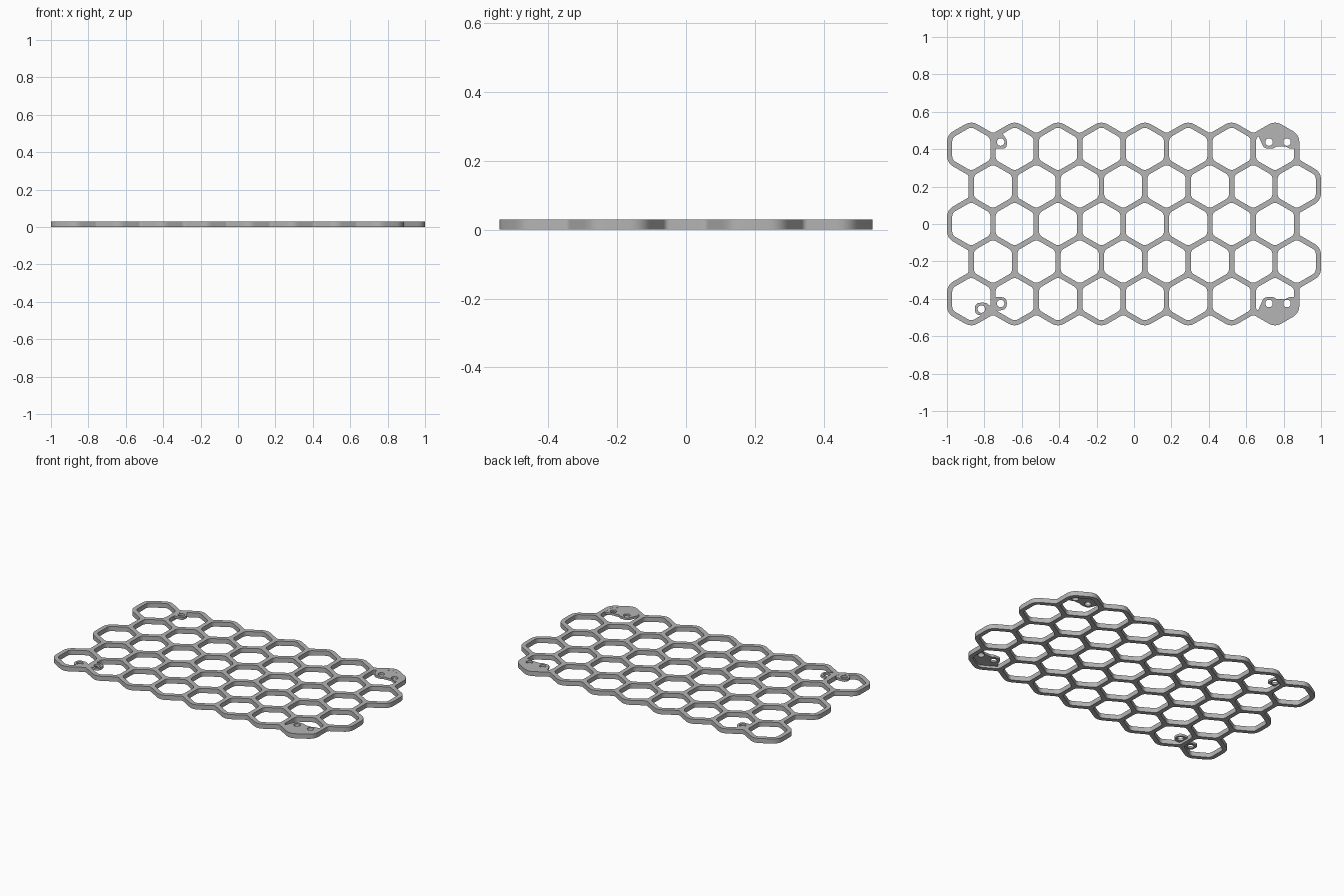
import bpy, bmesh, math
from mathutils import Vector

cube = bpy.data.objects.get("Cube")
if cube:
    bpy.data.objects.remove(cube, do_unlink=True)

THICK = 0.03                       # full height of the lattice
WALL = 0.028                       # width of the lattice walls
COLS, ROWS = 8, 5
PITCH = (2 - WALL) / (COLS + 0.5)
RADIUS = PITCH / math.sqrt(3)
HEX = [(0, 2), (-1, 1), (-1, -1), (0, -2), (1, -1), (1, 1)]

grey = bpy.data.materials.new("light_grey")
grey.use_nodes = True
grey.diffuse_color = (0.46, 0.46, 0.46, 1)
grey.node_tree.nodes["Principled BSDF"].inputs["Base Color"].default_value = grey.diffuse_color


def place(i, j):
    """Half-step lattice coordinates to model coordinates."""
    return Vector((i * PITCH / 2 + WALL / 2 - 1, (j - 3 * (ROWS - 1) / 2) * RADIUS / 2))


def offset(points, dist):
    """Move a counter-clockwise outline outward by dist."""
    out = []
    for k, p in enumerate(points):
        a = (p - points[k - 1]).normalized()
        b = (points[(k + 1) % len(points)] - p).normalized()
        n, m = Vector((a.y, -a.x)), Vector((b.y, -b.x))
        out.append(p + (n + m) * dist / (1 + n.dot(m)))
    return out


def fillet(points, radii, steps=6):
    """Round each corner by its own radius."""
    out = []
    for k, (p, r) in enumerate(zip(points, radii)):
        q, s = points[k - 1] - p, points[(k + 1) % len(points)] - p
        if r == 0:
            out.append(p)
            continue
        reach = min(r * math.tan((math.pi - q.angle(s)) / 2), q.length * 0.48, s.length * 0.48)
        a, b = p + q.normalized() * reach, p + s.normalized() * reach
        for n in range(steps + 1):
            t = n / steps
            out.append(a * (1 - t) ** 2 + p * 2 * t * (1 - t) + b * t * t)
    return out


def circle(x, y, r=0.02, n=24):
    return [Vector((x + r * math.cos(k * math.tau / n), y + r * math.sin(k * math.tau / n)))
            for k in range(n)]


def slab(name, loops, low, high):
    """Extrude an outline with holes between two heights."""
    curve = bpy.data.curves.new(name, 'CURVE')
    curve.dimensions, curve.fill_mode = '2D', 'BOTH'
    curve.extrude = (high - low) / 2
    for loop in loops:
        spline = curve.splines.new('POLY')
        spline.points.add(len(loop) - 1)
        for point, p in zip(spline.points, loop):
            point.co = (p.x, p.y, 0, 1)
        spline.use_cyclic_u = True
    temp = bpy.data.objects.new(name + "_curve", curve)
    bpy.context.collection.objects.link(temp)
    graph = bpy.context.evaluated_depsgraph_get()
    mesh = bpy.data.meshes.new_from_object(temp.evaluated_get(graph))
    bpy.data.objects.remove(temp, do_unlink=True)
    bm = bmesh.new()
    bm.from_mesh(mesh)
    bmesh.ops.remove_doubles(bm, verts=bm.verts, dist=0.00005)
    bmesh.ops.translate(bm, verts=bm.verts, vec=(0, 0, (low + high) / 2))
    bmesh.ops.recalc_face_normals(bm, faces=bm.faces)
    bm.to_mesh(mesh)
    bm.free()
    mesh.materials.clear()
    mesh.materials.append(grey)
    obj = bpy.data.objects.new(name, mesh)
    bpy.context.collection.objects.link(obj)
    bpy.ops.object.select_all(action='DESELECT')
    obj.select_set(True)
    bpy.context.view_layer.objects.active = obj
    bpy.ops.object.shade_smooth_by_angle(angle=math.radians(35))
    return obj


# Lattice: rounded hexagonal openings inside the outer border of all cells
edges, openings = set(), []
for row in range(ROWS):
    for col in range(COLS):
        cell = [(2 * col + 1 + row % 2 + i, 3 * row + j) for i, j in HEX]
        edges.update(zip(cell, cell[1:] + cell[:1]))
        inner = offset([place(*c) for c in cell], -WALL / 2)
        openings.append(fillet(inner, [0.035] * 6))
follow = {a: b for a, b in edges if (b, a) not in edges}
start = min(follow)
border = [start]
while follow[border[-1]] != start:
    border.append(follow[border[-1]])
outer = offset([place(*c) for c in border], WALL / 2)
radii = []
for k, p in enumerate(outer):
    a, b = p - outer[k - 1], outer[(k + 1) % len(outer)] - p
    radii.append(0.07 if a.x * b.y - a.y * b.x > 0 else 0.02)
slab("hexagon_lattice", [fillet(outer, radii)] + openings, 0, THICK)


# Mounting plates: thinner than the lattice, level with its top
def plate(name, corners, holes):
    outline = fillet([Vector(c[:2]) for c in corners], [c[2] for c in corners])
    slab(name, [outline] + [circle(*h) for h in holes], THICK * 0.5, THICK - 0.0003)


for name, side, shift in (("back_left_tab", 1, 0), ("front_left_tab", -1, 0.013)):
    tab = [(0.645, 0.474, 0), (0.664, 0.474, 0.01), (0.695, 0.404, 0.03),
           (0.748, 0.404, 0.03), (0.76, 0.414, 0.02), (0.81, 0.414, 0.02),
           (0.83, 0.404, 0.03), (0.87, 0.404, 0)]
    corners = [(x, side * y + shift, r) for x, y, r in tab]
    corners += [(0.87, side * 0.469, 0), (0.754, side * 0.534, 0)]
    plate(name, corners, [(x, side * 0.438 + shift) for x in (0.722, 0.818)])

plate("back_right_lug",
      [(-0.755, 0.403, 0), (-0.68, 0.403, 0.034), (-0.68, 0.45, 0.03),
       (-0.708, 0.49, 0.01), (-0.755, 0.49, 0)],
      [(-0.713, 0.438)])
plate("front_right_lug",
      [(-0.757, -0.391, 0), (-0.68, -0.391, 0.034), (-0.68, -0.458, 0.034),
       (-0.75, -0.465, 0.02), (-0.785, -0.488, 0.034), (-0.85, -0.488, 0.034),
       (-0.85, -0.421, 0.034), (-0.79, -0.421, 0.03), (-0.772, -0.437, 0.01),
       (-0.757, -0.43, 0)],
      [(-0.713, -0.425), (-0.816, -0.455)])
